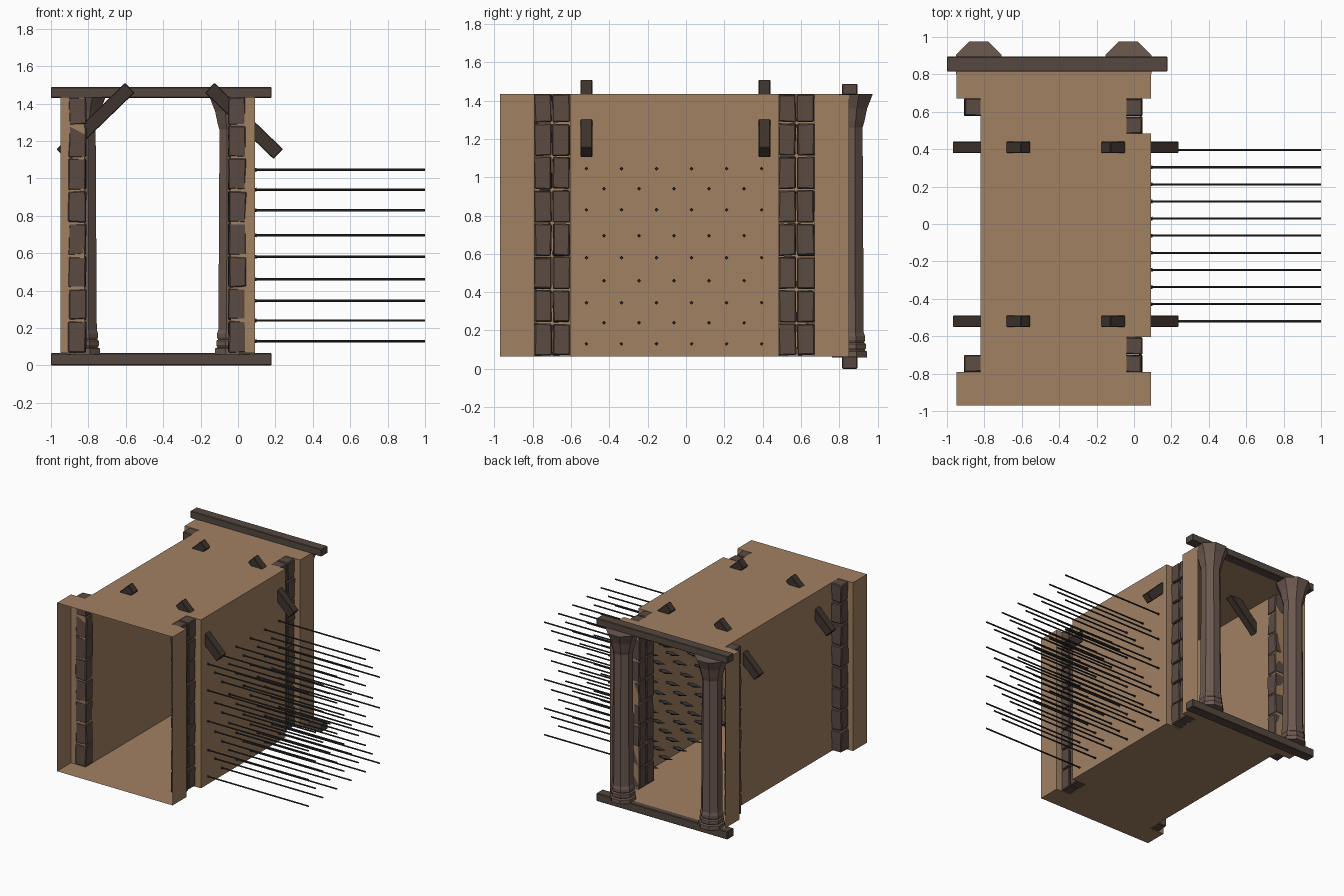
import bpy, bmesh, math, random
from mathutils import Matrix, Vector

if "Cube" in bpy.data.objects:
    bpy.data.objects.remove(bpy.data.objects["Cube"])

random.seed(4)
CX = -0.43                      # centre line of the corridor
Z0, Z1 = 0.065, 1.435           # floor and ceiling heights


def material(name, col):
    m = bpy.data.materials.new(name)
    m.diffuse_color = (*col, 1)
    m.use_nodes = True
    m.node_tree.nodes["Principled BSDF"].inputs["Base Color"].default_value = m.diffuse_color
    return m


SAND = material("sandstone", (0.36, 0.22, 0.125))
BRICK = material("brick_stone", (0.105, 0.07, 0.055))
COLUMN = material("column_stone", (0.15, 0.10, 0.08))
BEAM = material("beam_wood", (0.09, 0.065, 0.05))
BRACE = material("brace_wood", (0.05, 0.034, 0.027))
IRON = material("dark_iron", (0.03, 0.03, 0.03))


def finish(name, bm, mat, fix_normals=True):
    if fix_normals:
        bmesh.ops.recalc_face_normals(bm, faces=bm.faces)
    me = bpy.data.meshes.new(name)
    bm.to_mesh(me)
    bm.free()
    me.materials.append(mat)
    ob = bpy.data.objects.new(name, me)
    bpy.context.collection.objects.link(ob)
    return ob


def box(bm, centre, size, rot=None, jitter=0):
    mat = Matrix.Translation(centre) @ (rot or Matrix()) @ Matrix.Diagonal((*size, 1))
    verts = bmesh.ops.create_cube(bm, size=1, matrix=mat)["verts"]
    for v in verts:
        v.co += Vector(random.uniform(-jitter, jitter) for _ in range(3))


def bevel(ob, width):
    mod = ob.modifiers.new("worn_edges", "BEVEL")
    mod.width = width
    mod.segments = 1


def lathe(bm, profile, matrix, sides, turn=0.0):
    """Faceted revolve of (radius, height) points, capped at both ends."""
    rings = []
    for r, h in profile:
        rings.append([bm.verts.new(matrix @ Vector((
            r * math.cos(turn + 2 * math.pi * i / sides),
            r * math.sin(turn + 2 * math.pi * i / sides), h))) for i in range(sides)])
    for a, b in zip(rings, rings[1:]):
        for i in range(sides):
            j = (i + 1) % sides
            bm.faces.new((a[i], a[j], b[j], b[i]))
    bm.faces.new(rings[0][::-1])
    bm.faces.new(rings[-1])


# Corridor shell: thin floor, ceiling and jogged walls, open at both ends
right = [(0.09, -0.97), (0.09, -0.79), (-0.04, -0.79), (-0.04, -0.605), (0.09, -0.605),
         (0.09, 0.485), (-0.04, 0.485), (-0.04, 0.67), (0.09, 0.67), (0.09, 0.85)]
left = [(-0.95, 0.85), (-0.95, 0.67), (-0.82, 0.67), (-0.82, -0.79), (-0.95, -0.79), (-0.95, -0.97)]
outline = right + left
bm = bmesh.new()
low = [bm.verts.new((x, y, Z0)) for x, y in outline]
high = [bm.verts.new((x, y, Z1)) for x, y in outline]
bm.faces.new(low[::-1])
bm.faces.new(high)
for i in range(len(outline) - 1):
    if i != len(right) - 1:
        bm.faces.new((low[i], low[i + 1], high[i + 1], high[i]))
finish("corridor_shell", bm, SAND, False)

# Stacked brick pillars in the wall recesses
pillars = [(-0.86, -0.748), (-0.86, 0.625), (-0.004, -0.748), (-0.004, -0.651),
           (-0.004, 0.528), (-0.004, 0.625)]
for n, (x, y) in enumerate(pillars):
    bm = bmesh.new()
    for k in range(8):
        lo = Z0 + 0.005 + 0.174 * k
        hi = min(lo + 0.165, Z1 - 0.002)
        box(bm, (x, y, (lo + hi) / 2), (0.093, 0.09, hi - lo), jitter=0.004)
    bevel(finish(f"brick_pillar_{n + 1}", bm, BRICK), 0.006)

# Octagonal columns with ringed base and flared capital
profile = [(0.092, 0.058), (0.092, 0.09), (0.08, 0.097), (0.086, 0.108), (0.086, 0.13),
           (0.077, 0.138), (0.082, 0.15), (0.082, 0.17), (0.075, 0.19), (0.072, 0.7),
           (0.069, 1.26), (0.078, 1.29), (0.093, 1.36), (0.13, Z1)]
k = 1 / math.cos(math.pi / 8)
profile = [(r * (k if h < 1.4 else 1.02), h) for r, h in profile]
for side, x in (("left", -0.83), ("right", -0.03)):
    bm = bmesh.new()
    lathe(bm, profile, Matrix.Translation((x, 0.853, 0)), 8, math.pi / 8)
    finish(f"{side}_column", bm, COLUMN)

# Lintel and sill beams of the rear gateway
for name, z0, z1 in (("lintel_beam", 1.43, 1.488), ("sill_beam", 0.0, 0.065)):
    bm = bmesh.new()
    box(bm, (-0.41, 0.855, (z0 + z1) / 2), (1.18, 0.08, z1 - z0))
    bevel(finish(name, bm, BEAM), 0.004)

# Diagonal braces through the upper corners
for side, s in (("left", -1), ("right", 1)):
    for place, y in (("front", -0.52), ("rear", 0.41)):
        bm = bmesh.new()
        box(bm, (-0.365 + s * 0.397, y, 1.307), (0.51, 0.062, 0.073),
            Matrix.Rotation(s * math.radians(44), 4, "Y"))
        bevel(finish(f"{side}_{place}_brace", bm, BRACE), 0.004)

# Staggered spear rods: long shafts outside, points inside the right wall
rows = [1.045, 0.94, 0.83, 0.695, 0.58, 0.46, 0.345, 0.24, 0.13]
to_x = Matrix.Rotation(math.pi / 2, 4, "Y")
shafts, heads = bmesh.new(), bmesh.new()
for r, z in enumerate(rows):
    odd = r % 2
    for c in range(6 - odd):
        at = Matrix.Translation((0, -0.52 + 0.183 * c + 0.0915 * odd, z)) @ to_x
        lathe(shafts, [(0.0065, 0.07), (0.0065, 1.0)], at, 6)
        lathe(heads, [(0.001, -0.03), (0.019, 0.045), (0.008, 0.075), (0.01, 0.098)], at, 4)
finish("spear_shafts", shafts, IRON)
finish("spear_heads", heads, IRON)
